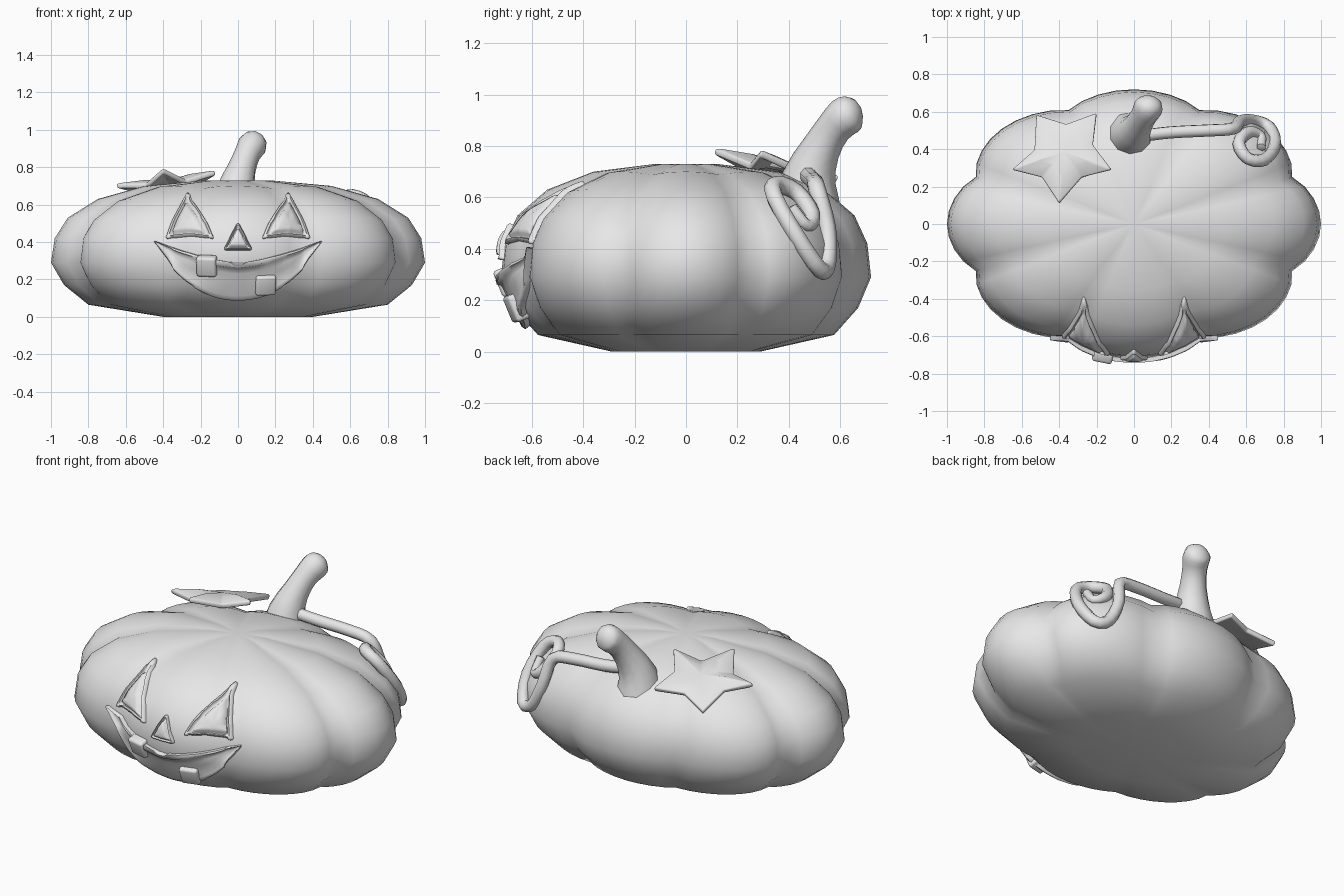
import bpy, bmesh, math
from mathutils import Vector
from mathutils.bvhtree import BVHTree

if "Cube" in bpy.data.objects:
    bpy.data.objects.remove(bpy.data.objects["Cube"])

grey = bpy.data.materials.new("plain_grey")
grey.use_nodes = True
grey.diffuse_color = (0.8, 0.8, 0.8, 1)
grey.node_tree.nodes["Principled BSDF"].inputs["Base Color"].default_value = (0.8, 0.8, 0.8, 1)


def finish(name, bm, angle=60, flip_check=True):
    """Turn a bmesh into a smooth shaded object."""
    if flip_check:
        bmesh.ops.recalc_face_normals(bm, faces=bm.faces)
    mesh = bpy.data.meshes.new(name)
    bm.to_mesh(mesh)
    bm.free()
    obj = bpy.data.objects.new(name, mesh)
    bpy.context.collection.objects.link(obj)
    mesh.materials.append(grey)
    bpy.ops.object.select_all(action='DESELECT')
    obj.select_set(True)
    bpy.context.view_layer.objects.active = obj
    bpy.ops.object.shade_smooth_by_angle(angle=math.radians(angle))
    return obj


def skin(bm, rings, closed=True):
    """Bridge successive rows of points with quads."""
    rows = [[bm.verts.new(p) for p in ring] for ring in rings]
    n = len(rows[0])
    for a, b in zip(rows, rows[1:]):
        for i in range(n if closed else n - 1):
            j = (i + 1) % n
            bm.faces.new((a[i], a[j], b[j], b[i]))
    return rows


def cap(bm, ring, point):
    tip = bm.verts.new(point)
    for i in range(len(ring)):
        bm.faces.new((ring[i], ring[(i + 1) % len(ring)], tip))


def spline(pts, steps):
    """Catmull-Rom resampling of tuples of any length."""
    pts = [Vector(p) for p in pts]
    ext = [2 * pts[0] - pts[1]] + pts + [2 * pts[-1] - pts[-2]]
    out = []
    for a, b, c, d in zip(ext, ext[1:], ext[2:], ext[3:]):
        for s in range(steps):
            t = s / steps
            out.append(0.5 * (2 * b + (c - a) * t + (2 * a - 5 * b + 4 * c - d) * t * t
                              + (3 * b - a - 3 * c + d) * t ** 3))
    return out + [pts[-1]]


def tube(name, pts, sides, steps):
    """Tapered round tube through (x, y, z, radius) points."""
    path = spline(pts, steps)
    centres = [p.to_3d() for p in path]
    side = Vector((1, 0.2, 0.1))
    rings = []
    for i, c in enumerate(centres):
        along = (centres[min(i + 1, len(centres) - 1)] - centres[max(i - 1, 0)]).normalized()
        side = (side - along * side.dot(along)).normalized()
        up = along.cross(side)
        rings.append([c + path[i].w * (math.cos(a) * side + math.sin(a) * up)
                      for a in (2 * math.pi * k / sides for k in range(sides))])
    bm = bmesh.new()
    rows = skin(bm, rings)
    cap(bm, rows[0], centres[0])
    cap(bm, rows[-1], centres[-1] + along * path[-1].w * 0.3)
    return finish(name, bm)


# Ribbed, squashed body: eight lobes around an oval outline
PROFILE = [(0.4, 0), (0.8, 0.065), (0.93, 0.17), (1, 0.29), (0.98, 0.42), (0.91, 0.53),
           (0.75, 0.63), (0.5, 0.70), (0.17, 0.73)]
SEGMENTS = 64
rings = []
for r, z in PROFILE:
    ring = []
    for k in range(SEGMENTS):
        a = 2 * math.pi * k / SEGMENTS
        groove = 1 - abs(math.cos(4 * a)) ** 0.8
        rr = r * (1 - 0.085 * groove * r)
        drop = 0.025 * groove * r if z > 0.5 else 0
        ring.append((rr * math.cos(a), 0.72 * rr * math.sin(a), z - drop))
    rings.append(ring)
bm = bmesh.new()
rows = skin(bm, rings)
cap(bm, rows[0], (0, 0, 0))
cap(bm, rows[-1], (0, 0, 0.73))
bmesh.ops.recalc_face_normals(bm, faces=bm.faces)
tree = BVHTree.FromBMesh(bm)
finish("pumpkin_body", bm, 80)


def drape(x, z, offset):
    """Point on the front of the body, lifted along its normal."""
    hit, normal, _, _ = tree.ray_cast(Vector((x, -3, z)), Vector((0, 1, 0)))
    return hit + normal * offset


# Bent stem
tube("stem", [(-0.02, 0.47, 0.56, 0.135), (-0.01, 0.48, 0.68, 0.105), (0.02, 0.525, 0.79, 0.077),
              (0.05, 0.575, 0.87, 0.07), (0.075, 0.62, 0.915, 0.078), (0.085, 0.65, 0.935, 0.068),
              (0.09, 0.67, 0.945, 0.04)], 10, 2)

# Curling vine draped over the shoulder
VINE = [(0.03, 0.47, 0.69), (0.2, 0.49, 0.67), (0.4, 0.5, 0.66), (0.53, 0.51, 0.63),
        (0.57, 0.55, 0.48), (0.64, 0.55, 0.34), (0.72, 0.52, 0.32), (0.755, 0.43, 0.45),
        (0.70, 0.345, 0.60), (0.61, 0.35, 0.65), (0.56, 0.43, 0.62), (0.61, 0.49, 0.53),
        (0.68, 0.47, 0.49), (0.68, 0.41, 0.56)]
tube("vine", [p + (0.034 if i < 12 else 0.025,) for i, p in enumerate(VINE)], 8, 3)

# Star shaped leaf, tips and valleys in turn
STAR = [(-0.40, 0.11, 0.78), (-0.28, 0.25, 0.72), (-0.12, 0.29, 0.77), (-0.22, 0.42, 0.71),
        (-0.20, 0.59, 0.67), (-0.36, 0.53, 0.66), (-0.52, 0.58, 0.61), (-0.53, 0.39, 0.67),
        (-0.65, 0.29, 0.70), (-0.49, 0.25, 0.70)]
centre = Vector((-0.37, 0.38, 0.715))
bm = bmesh.new()
rows = skin(bm, [STAR, [centre.lerp(Vector(p), 0.5) + Vector((0, 0, 0.01)) for p in STAR]])
cap(bm, rows[-1], centre)
bmesh.ops.recalc_face_normals(bm, faces=bm.faces)
leaf = finish("leaf", bm, 50, False)
solid = leaf.modifiers.new("thickness", 'SOLIDIFY')
solid.thickness = 0.03
solid.offset = 0
bevel = leaf.modifiers.new("soft_edge", 'BEVEL')
bevel.width = 0.008
bevel.segments = 2


def relief(name, corners, levels):
    """Rounded outline on the body, with nested (scale, offset) levels."""
    pts = [Vector(c) for c in corners]
    mid = sum(pts, Vector((0, 0))) / len(pts)
    pts = [a.lerp(b, k / 4) for a, b in zip(pts, pts[1:] + pts[:1]) for k in range(4)]
    for _ in range(2):
        pts = [a.lerp(b, t) for a, b in zip(pts, pts[1:] + pts[:1]) for t in (0.25, 0.75)]
    bm = bmesh.new()
    rows = skin(bm, [[drape(*mid.lerp(p, s), h) for p in pts] for s, h in levels])
    cap(bm, rows[-1], drape(*mid, levels[-1][1]))
    return finish(name, bm, 70)


# Eyes and nose: raised rim around a domed triangle
RIM = [(1, -0.01), (0.97, 0.016), (0.86, 0.022), (0.76, 0.008), (0.68, 0.009),
       (0.6, 0.026), (0.35, 0.03)]
for side, label in ((1, "left"), (-1, "right")):
    relief(label + "_eye", [(side * x, z) for x, z in
                            ((0.27, 0.665), (0.16, 0.50), (0.125, 0.415), (0.25, 0.43), (0.39, 0.415),
                             (0.36, 0.50))], RIM)
relief("nose", [(0, 0.505), (-0.08, 0.355), (0.08, 0.355)], RIM)

# Grinning mouth: ledge rising to a lip along both edges
LIP = [(0, -0.01), (0.01, 0.022), (0.07, 0.026), (0.14, 0.022), (0.3, 0.012), (0.5, 0.009),
       (0.7, 0.009), (0.85, 0.012), (0.9, 0.026), (0.98, 0.024), (1, -0.01)]
COLUMNS = 40
rows = []
for f, h in LIP:
    row = []
    for k in range(COLUMNS + 1):
        t = 2 * k / COLUMNS - 1
        low = 0.10 + 0.30 * abs(t) ** 2.2
        high = 0.29 + 0.115 * abs(t) ** 1.4
        row.append(drape(0.445 * t, low + f * (high - low), h))
    rows.append(row)
bm = bmesh.new()
skin(bm, rows, closed=False)
bmesh.ops.remove_doubles(bm, verts=bm.verts, dist=0.0005)
finish("mouth", bm, 70)

# Two blocky teeth
for name, x, z in (("upper_tooth", -0.165, 0.275), ("lower_tooth", 0.145, 0.175)):
    bm = bmesh.new()
    bmesh.ops.create_cube(bm, size=1)
    bmesh.ops.scale(bm, vec=(0.108, 0.06, 0.11), verts=bm.verts)
    bmesh.ops.bevel(bm, geom=bm.edges[:], offset=0.014, segments=3, profile=0.5, affect='EDGES')
    normal = drape(x, z, 1) - drape(x, z, 0)
    turn = Vector((0, -1, 0)).rotation_difference(normal).to_matrix()
    bmesh.ops.rotate(bm, verts=bm.verts, cent=(0, 0, 0), matrix=turn)
    bmesh.ops.translate(bm, verts=bm.verts, vec=drape(x, z, 0.006))
    finish(name, bm, 60)
